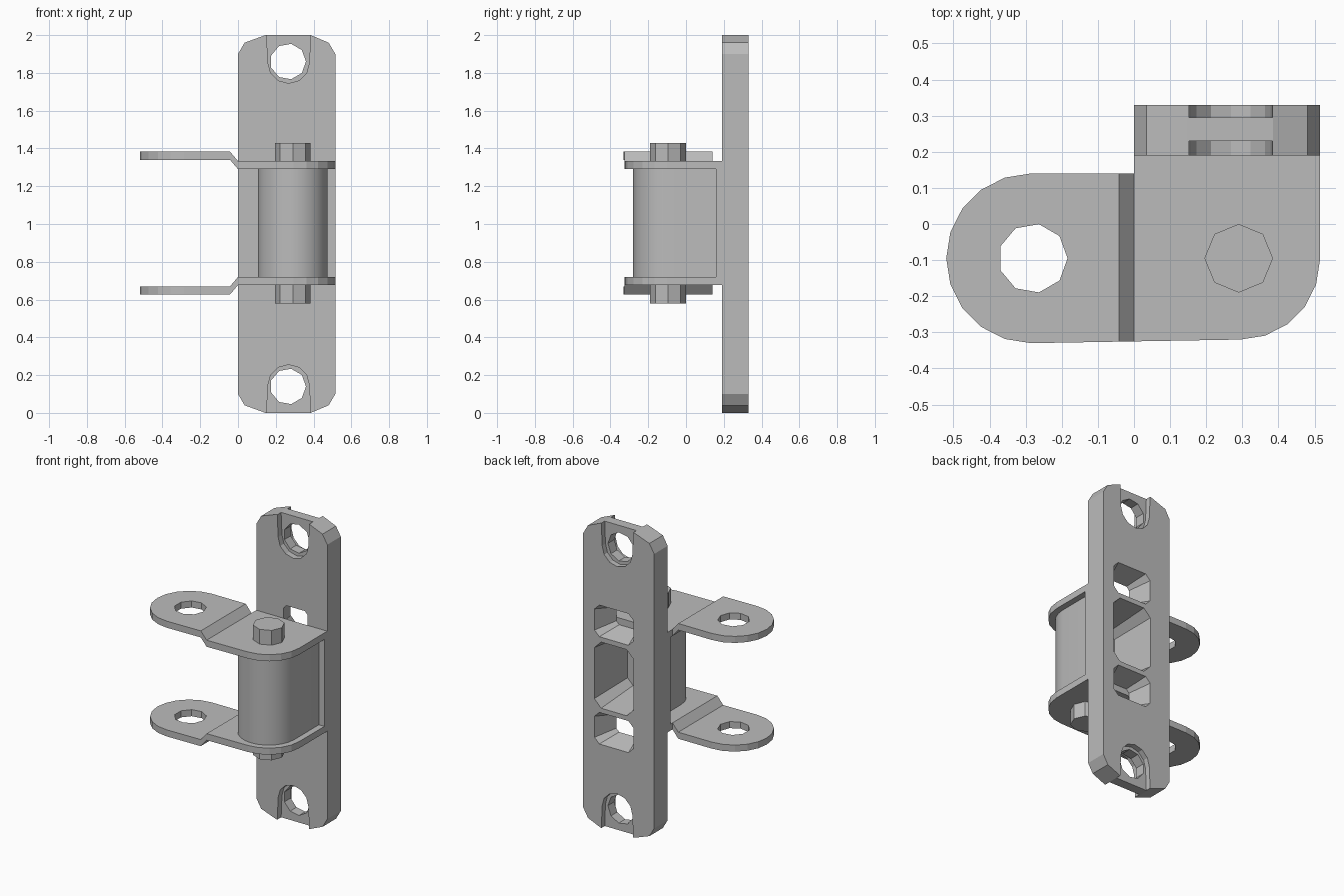
import bpy, bmesh
from math import sin, cos, pi
from mathutils import Vector

if "Cube" in bpy.data.objects:
    bpy.data.objects.remove(bpy.data.objects["Cube"])

grey = bpy.data.materials.new("metal_grey")
grey.use_nodes = True
grey.diffuse_color = (0.5, 0.5, 0.5, 1)
grey.node_tree.nodes["Principled BSDF"].inputs["Base Color"].default_value = (0.5, 0.5, 0.5, 1)

MID = 1.005              # height of the bracket's mirror plane
PIN = (0.29, -0.095)     # hinge pin axis
EYE = (-0.28, -0.095)    # link arm hole axis


def arc(cx, cy, r, a0, a1, n):
    """Points on an arc, angles in units of pi."""
    return [(cx + r * cos(pi * (a0 + (a1 - a0) * i / n)),
             cy + r * sin(pi * (a0 + (a1 - a0) * i / n))) for i in range(n + 1)]


def ring(c, r, n):
    return arc(c[0], c[1], r, 0, 2, n)[:-1]


def loft(name, a, b, c0, c1, axis="z"):
    """Solid between outline a at c0 and outline b at c1 along the axis."""
    def place(p, c):
        return (p[0], p[1], c) if axis == "z" else (p[0], c, p[1])
    bm = bmesh.new()
    low = [bm.verts.new(place(p, c0)) for p in a]
    high = [bm.verts.new(place(p, c1)) for p in b]
    bm.faces.new(low)
    bm.faces.new(high)
    for i in range(len(low)):
        j = (i + 1) % len(low)
        bm.faces.new((low[i], low[j], high[j], high[i]))
    bmesh.ops.recalc_face_normals(bm, faces=bm.faces[:])
    mesh = bpy.data.meshes.new(name)
    bm.to_mesh(mesh)
    bm.free()
    mesh.materials.append(grey)
    ob = bpy.data.objects.new(name, mesh)
    bpy.context.collection.objects.link(ob)
    return ob


def prism(name, outline, c0, c1, axis="z"):
    return loft(name, outline, outline, c0, c1, axis)


def activate(ob):
    bpy.ops.object.select_all(action="DESELECT")
    ob.select_set(True)
    bpy.context.view_layer.objects.active = ob


def cut(ob, cutter, keep=False):
    activate(ob)
    mod = ob.modifiers.new("cut", "BOOLEAN")
    mod.operation = "DIFFERENCE"
    mod.solver = "EXACT"
    mod.object = cutter
    bpy.ops.object.modifier_apply(modifier=mod.name)
    if not keep:
        bpy.data.objects.remove(cutter)


def flip(points, mid):
    return [(x, 2 * mid - z) for x, z in points]


def window(x0, x1, z0, z1, c):
    """Rectangle with clipped corners."""
    return [(x0 + c, z0), (x1 - c, z0), (x1, z0 + c), (x1, z1 - c),
            (x1 - c, z1), (x0 + c, z1), (x0, z1 - c), (x0, z0 + c)]


# Mounting plate with clipped ends
end = [(0.515, 1.9), (0.48, 1.96), (0.385, 2), (0.145, 2), (0.035, 1.96), (0, 1.9)]
plate = prism("mounting_plate", end + flip(end, 1)[::-1], 0.19, 0.33, "y")

# Screw holes and the open-ended recesses around them
slot = [(0.15, 2.05)] + arc(0.268, 1.855, 0.11, 1, 2, 6) + [(0.385, 2.05)]
hole = ring((0.265, 1.86), 0.095, 9)
for shape in (slot, flip(slot, 1)):
    cut(plate, prism("recess_cutter", shape, 0.1, 0.23, "y"))
    cut(plate, prism("recess_cutter", shape, 0.295, 0.4, "y"))
for shape in (hole, flip(hole, 1)):
    cut(plate, prism("hole_cutter", shape, 0.1, 0.4, "y"))

# Small tapered windows above and below the bracket
front, back = window(0.2, 0.37, 1.29, 1.42, 0.02), window(0.15, 0.435, 1.25, 1.46, 0.035)
cut(plate, loft("window_cutter", front, back, 0.185, 0.335, "y"))
cut(plate, loft("window_cutter", flip(front, MID - 0.002), flip(back, MID - 0.002), 0.185, 0.335, "y"))

# Hollow barrel and bracket web, opened by the large central window
barrel_shape = [(0.475, 0.18)] + arc(*PIN, 0.185, 0, -1, 12) + [(0.105, 0.18)]
barrel = prism("hinge_barrel", barrel_shape, 0.715, 1.29)
web = prism("bracket_web", [(0, 0.16), (0.515, 0.16), (0.515, 0.19), (0, 0.19)], 0.7, 1.31)
pocket = loft("pocket_cutter", window(0.17, 0.41, 0.82, 1.19, 0.04),
              window(0.15, 0.435, 0.785, 1.22, 0.05), 0.02, 0.335, "y")
for ob in (plate, barrel, web):
    cut(ob, pocket, keep=True)
bpy.data.objects.remove(pocket)

# Cranked link arms: flat flange, short bend and rounded eye
outline = ([(0, 0.19), (0, 0.14)] + arc(-0.285, -0.095, 0.235, 0.5, 1.5, 10)
           + arc(0.295, -0.1, 0.22, 1.5, 2, 5) + [(0.515, 0.19)])
for name, side in (("upper_arm", 1), ("lower_arm", -1)):
    arm = prism(name, outline, 0.285, 0.328)
    cut(arm, prism("eye_cutter", ring(EYE, 0.096, 9), 0, 1))
    bm = bmesh.new()
    bm.from_mesh(arm.data)
    for x in (0, -0.042):
        bmesh.ops.bisect_plane(bm, geom=bm.verts[:] + bm.edges[:] + bm.faces[:],
                               plane_co=Vector((x, 0, 0)), plane_no=Vector((1, 0, 0)))
    for v in bm.verts:
        if v.co.x < -0.03:
            v.co.z += 0.05
        v.co.z = MID + side * v.co.z
    bmesh.ops.recalc_face_normals(bm, faces=bm.faces[:])
    bm.to_mesh(arm.data)
    bm.free()

# Hinge pin ends
prism("upper_pin", ring(PIN, 0.095, 8), 1.3, 1.43)
prism("lower_pin", ring(PIN, 0.095, 8), 0.578, 0.7)

# Soften only the barrel curve
activate(barrel)
bpy.ops.object.shade_smooth_by_angle(angle=0.5)
